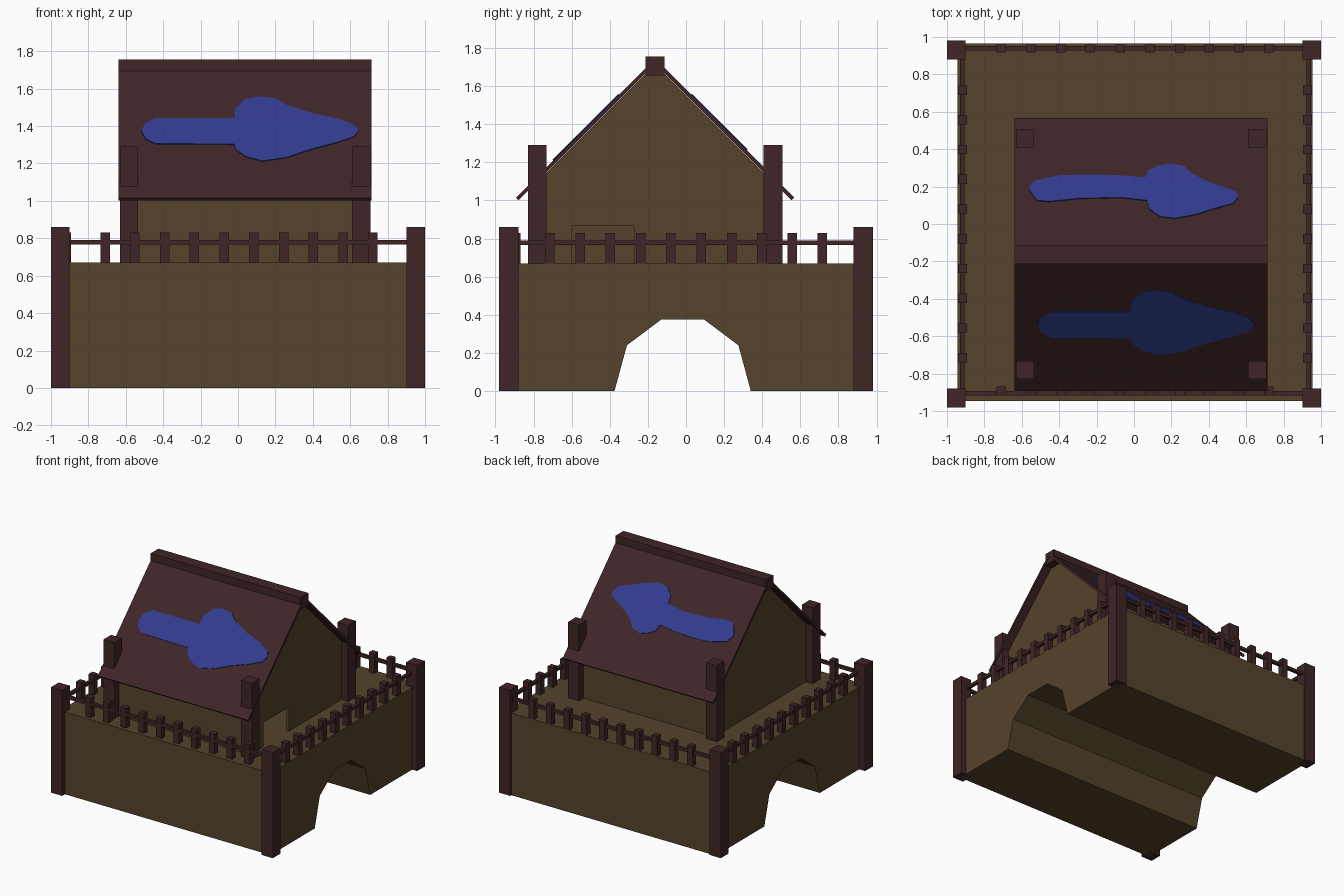
import bpy, bmesh
from mathutils import Vector

if "Cube" in bpy.data.objects:
    bpy.data.objects.remove(bpy.data.objects["Cube"])


def material(name, rgb):
    m = bpy.data.materials.new(name)
    m.diffuse_color = (*rgb, 1)
    m.use_nodes = True
    m.node_tree.nodes["Principled BSDF"].inputs["Base Color"].default_value = m.diffuse_color
    return m


PLASTER = material("brown_wall", (0.090, 0.056, 0.025))
TIMBER = material("dark_red_timber", (0.050, 0.0185, 0.0195))
BLUE = material("blue_paint", (0.030, 0.043, 0.27))


def finish(bm, name, mat):
    bmesh.ops.recalc_face_normals(bm, faces=bm.faces)
    me = bpy.data.meshes.new(name)
    bm.to_mesh(me)
    bm.free()
    me.materials.append(mat)
    ob = bpy.data.objects.new(name, me)
    bpy.context.collection.objects.link(ob)
    return ob


def extrude(name, pts, offset, mat):
    """Solid made by sweeping a flat outline along an offset."""
    bm = bmesh.new()
    face = bm.faces.new([bm.verts.new(p) for p in pts])
    res = bmesh.ops.extrude_face_region(bm, geom=[face], use_keep_orig=True)
    moved = [v for v in res["geom"] if isinstance(v, bmesh.types.BMVert)]
    bmesh.ops.translate(bm, verts=moved, vec=Vector(offset))
    return finish(bm, name, mat)


def prism(name, profile, x0, x1, mat):
    return extrude(name, [(x0, y, z) for y, z in profile], (x1 - x0, 0, 0), mat)


def box(name, x0, x1, y0, y1, z0, z1, mat):
    return prism(name, [(y0, z0), (y1, z0), (y1, z1), (y0, z1)], x0, x1, mat)


def cut(ob, cutter):
    cutter.hide_render = True
    cutter.hide_viewport = True
    mod = ob.modifiers.new("cut", 'BOOLEAN')
    mod.operation = 'DIFFERENCE'
    mod.solver = 'EXACT'
    mod.object = cutter


# Base block with a faceted tunnel running along x
DECK = 0.67
prism("base", [(-0.945, 0), (-0.375, 0), (-0.31, 0.24), (-0.13, 0.375),
               (0.095, 0.375), (0.275, 0.24), (0.34, 0), (0.965, 0),
               (0.965, DECK), (-0.945, DECK)], -0.945, 0.955, PLASTER)

# Corner posts
for x in (-1, 0.9):
    for y in (-0.98, 0.88):
        box("corner_post", x, x + 0.1, y, y + 0.1, 0, 0.86, TIMBER)

# Fence: rails and pickets on all four sides
for y, ry in ((-0.916, -0.918), (0.918, 0.928)):
    box("fence_rail", -0.92, 0.92, ry, ry + 0.025, 0.766, 0.79, TIMBER)
    for i in range(10):
        c = -0.71 + i * 0.159
        box("fence_picket", c - 0.025, c + 0.025, y, y + 0.048, DECK, 0.83, TIMBER)
for x, rx in ((-0.942, -0.93), (0.904, 0.922)):
    box("fence_rail", rx, rx + 0.025, -0.9, 0.9, 0.766, 0.79, TIMBER)
    for i in range(10):
        c = -0.715 + i * 0.159
        box("fence_picket", x, x + 0.048, c - 0.025, c + 0.025, DECK, 0.83, TIMBER)

# House: hollow gabled shell with a low doorway on the right
RIDGE_Y = -0.1625


def gable(half, apex, bottom):
    return [(RIDGE_Y - half, bottom), (RIDGE_Y + half, bottom),
            (RIDGE_Y + half, apex - half), (RIDGE_Y, apex),
            (RIDGE_Y - half, apex - half)]


house = prism("house_walls", gable(0.61, 1.715, DECK - 0.01), -0.57, 0.648, PLASTER)
cut(house, prism("room_cutter", gable(0.59, 1.68, DECK - 0.1), -0.55, 0.628, PLASTER))
cut(house, box("door_cutter", 0.55, 0.75, -0.6, -0.27, DECK - 0.1, 0.865, PLASTER))

# House posts poking through the roof
for x in (-0.632, 0.61):
    for y in (-0.83, 0.408):
        box("house_post", x, x + 0.098, y, y + 0.098, DECK, 1.29, TIMBER)

# Thin roof slabs and ridge beam
TOP = 1.745
for s in (-1, 1):
    prism("roof_slab", [(RIDGE_Y, TOP), (RIDGE_Y + s * 0.73, TOP - 0.73),
                        (RIDGE_Y + s * 0.716, TOP - 0.744), (RIDGE_Y, TOP - 0.028)],
          -0.64, 0.715, TIMBER)
box("ridge_beam", -0.638, 0.713, -0.213, -0.113, 1.655, 1.755, TIMBER)

# Painted blue patches: thin plates lying on each slope
front = [(-0.515, 1.37), (-0.50, 1.41), (-0.44, 1.44), (-0.02, 1.44), (-0.015, 1.49),
         (0.035, 1.54), (0.11, 1.555), (0.2, 1.545), (0.26, 1.51), (0.4, 1.465),
         (0.54, 1.435), (0.62, 1.405), (0.645, 1.375), (0.62, 1.34), (0.53, 1.31),
         (0.38, 1.27), (0.26, 1.23), (0.13, 1.21), (0.04, 1.235), (-0.01, 1.27),
         (-0.02, 1.30), (-0.44, 1.303), (-0.495, 1.33)]
extrude("front_roof_paint", [(x, z - TOP + RIDGE_Y, z) for x, z in front],
        (0, -0.004, 0.004), BLUE)

back = [(-0.565, 0.19), (-0.53, 0.23), (-0.40, 0.257), (-0.235, 0.262), (-0.075, 0.257),
        (0.06, 0.246), (0.075, 0.283), (0.13, 0.31), (0.2, 0.32), (0.27, 0.305),
        (0.31, 0.267), (0.38, 0.23), (0.47, 0.198), (0.545, 0.171), (0.56, 0.144),
        (0.53, 0.107), (0.43, 0.08), (0.33, 0.048), (0.22, 0.027), (0.14, 0.037),
        (0.08, 0.08), (0.07, 0.123), (-0.075, 0.139), (-0.29, 0.134), (-0.45, 0.118),
        (-0.52, 0.123)]
extrude("back_roof_paint", [(x, y, TOP + RIDGE_Y - y) for x, y in back],
        (0, 0.004, 0.004), BLUE)
